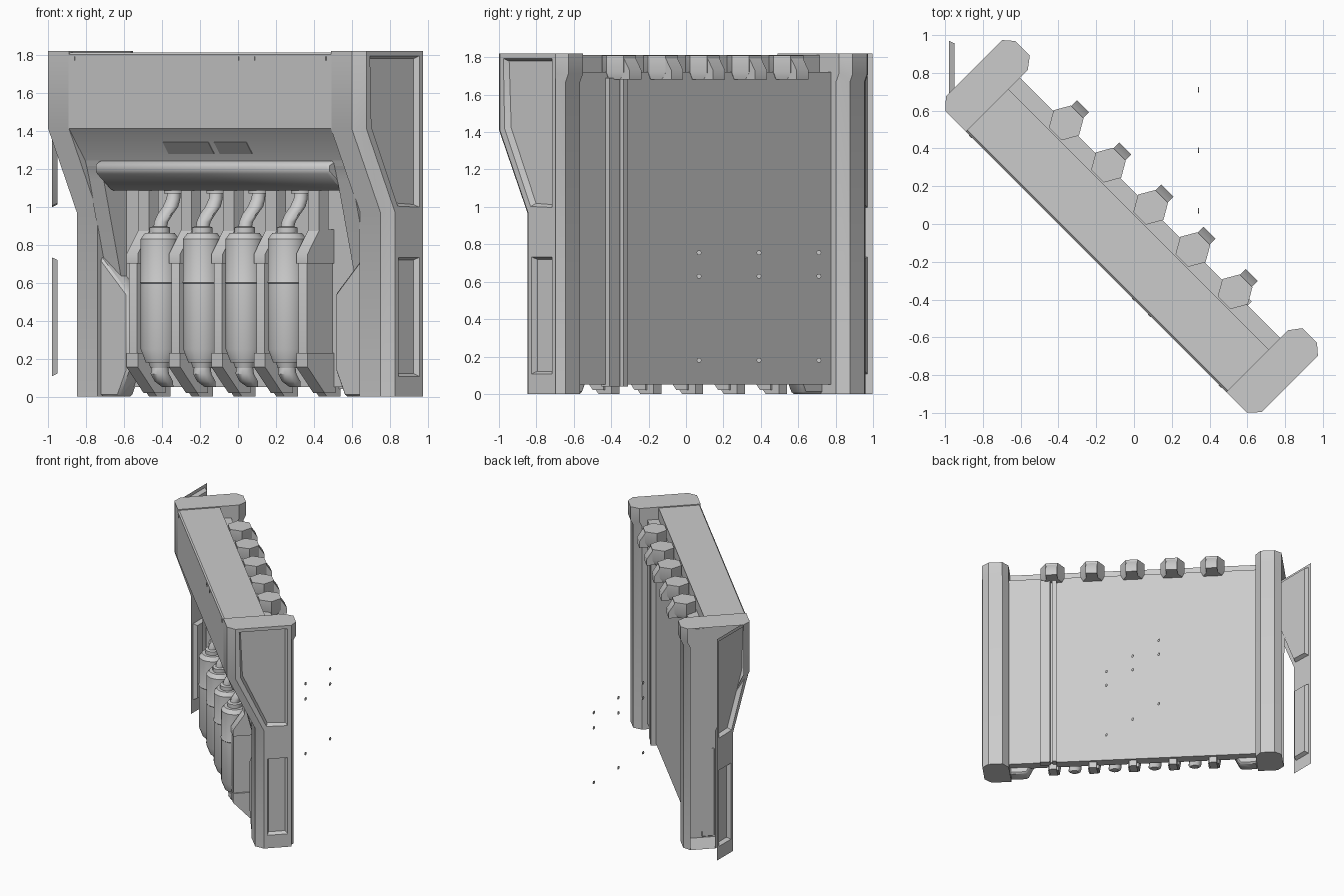
import bpy, bmesh, math
from mathutils import Matrix

if "Cube" in bpy.data.objects:
    bpy.data.objects.remove(bpy.data.objects["Cube"])

# Wall is modelled in local axes (u along wall, v towards its back, z up), then turned 45 degrees
TURN = Matrix.Rotation(math.radians(-45), 4, 'Z')


def material(name, c):
    m = bpy.data.materials.new(name)
    m.diffuse_color = (c, c, c, 1)
    m.use_nodes = True
    m.node_tree.nodes["Principled BSDF"].inputs["Base Color"].default_value = m.diffuse_color
    return m


GREY = material("plain_grey", 0.6)
DARK = material("dark_grey", 0.42)


def finish(name, bm, mat=GREY, turn=True, fix=True, bevel=0):
    if fix:
        bmesh.ops.recalc_face_normals(bm, faces=bm.faces[:])
    if bevel:
        bmesh.ops.bevel(bm, geom=bm.edges[:], offset=bevel, segments=1,
                        affect='EDGES', clamp_overlap=True)
    me = bpy.data.meshes.new(name)
    bm.to_mesh(me)
    bm.free()
    if turn:
        me.transform(TURN)
    me.materials.append(mat)
    ob = bpy.data.objects.new(name, me)
    bpy.context.collection.objects.link(ob)
    return ob


def loft(bm, loops, cap0=True, cap1=True):
    """Skin a list of closed loops that have the same point count."""
    rings = [[bm.verts.new(p) for p in lp] for lp in loops]
    n = len(rings[0])
    for a, b in zip(rings, rings[1:]):
        for i in range(n):
            j = (i + 1) % n
            bm.faces.new((a[i], a[j], b[j], b[i]))
    if cap0:
        bm.faces.new(rings[0])
    if cap1:
        bm.faces.new(rings[-1])


def prism(bm, prof, u0, u1):
    """Extrude a (v, z) profile along u."""
    loft(bm, [[(u, v, z) for v, z in prof] for u in (u0, u1)])


def box(bm, u0, u1, v0, v1, z0, z1):
    prism(bm, [(v0, z0), (v1, z0), (v1, z1), (v0, z1)], u0, u1)


def stack(bm, rings, seg=16):
    """Horizontal rings (u, v, z, radius) skinned into a tank, pipe or post."""
    loft(bm, [[(u + r * math.cos(2 * math.pi * i / seg),
                v + r * math.sin(2 * math.pi * i / seg), z) for i in range(seg)]
              for u, v, z, r in rings])


# Main wall with overhanging upper beam
bm = bmesh.new()
prism(bm, [(-0.283, 1.8), (-0.273, 1.812), (0.035, 1.812), (0.035, 1.72), (0.12, 1.72),
           (0.12, 0.05), (0.04, 0.05), (0.04, 1.09), (-0.06, 1.09), (-0.13, 1.14),
           (-0.16, 1.24), (-0.283, 1.41)], -0.98, 0.98)
finish("main_wall", bm)

# Hood lip above the tank bay
bm = bmesh.new()
prism(bm, [(-0.15, 1.245), (-0.2, 1.225), (-0.2, 1.18), (-0.08, 1.085), (0.0, 1.085),
           (0.0, 1.245)], -0.87, 0.87)
finish("hood_lip", bm, bevel=0.012)

# Dark slots on the beam slope
bm = bmesh.new()
slot = [(-0.192, 1.278), (-0.235, 1.338), (-0.228, 1.342), (-0.185, 1.282)]
prism(bm, slot, -0.326, 0.013)
prism(bm, slot, 0.055, 0.296)
finish("beam_slots", bm, DARK)

# Small bolts along the top of the beam
bm = bmesh.new()
for u in (-0.94, 0.28, 0.4, 0.93):
    box(bm, u - 0.01, u + 0.01, -0.288, -0.28, 1.77, 1.79)
finish("beam_bolts", bm)


# End posts: the right one is closed by a side panel, the left one is open
def post_loop(u, front, back):
    vf, vl, vb = -0.283 + front, -0.07 + front, 0.24 - back
    return [(u, v, z) for v, z in [
        (vf, 1.82), (vb, 1.82), (vb, 1.71), (vb - 0.02, 1.67), (vb - 0.02, 0),
        (vl, 0), (vl, 0.97), (vf, 1.41)]]


for side, s in (("left", -1), ("right", 1)):
    bm = bmesh.new()
    loft(bm, [post_loop(s * 0.975, 0, 0.06), post_loop(s * 1.02, 0, 0),
              post_loop(s * 1.13, 0, 0), post_loop(s * 1.182, 0.057, 0.045)],
         cap1=False)
    finish(side + "_post", bm)

    # Cheek beside the tank bay, and low block at its foot
    bm = bmesh.new()
    prism(bm, [(0.05, 1.25), (-0.165, 1.25), (-0.14, 1.18), (0.02, 0.55), (0.05, 0.55)],
          s * 0.87, s * 0.98)
    finish(side + "_cheek", bm)
    bm = bmesh.new()
    block = [(0.98, 0), (0.84, 0), (0.77, 0.14), (0.77, 0.54), (0.98, 0.74)]
    loft(bm, [[(s * u, v, z) for u, z in block] for v in (-0.05, 0.06)])
    finish(side + "_foot_block", bm, bevel=0.012)


# Side panels with two sunken fields
def side_panel(name, place, flip, turn):
    vf, vl, vb = -0.226, -0.013, 0.195
    outline = [[(vf, 1.82), (vb, 1.82), (vb, 0.97), (vl, 0.97), (vf, 1.41)]]
    for top, low in ((0.97, 0.76), (0.76, 0.08), (0.08, 0)):
        outline.append([(vl, top), (vb, top), (vb, low), (vl, low)])
    bm = bmesh.new()
    faces = []
    for pts in outline:
        vs = [bm.verts.new(place(v, z)) for v, z in pts]
        faces.append(bm.faces.new(vs[::-1] if flip else vs))
    bm.normal_update()
    sunk = [faces[0], faces[2]]
    bmesh.ops.inset_individual(bm, faces=sunk, thickness=0.038, depth=0)
    bmesh.ops.inset_individual(bm, faces=sunk, thickness=0.02, depth=-0.03)
    bmesh.ops.remove_doubles(bm, verts=bm.verts[:], dist=0.0005)
    finish(name, bm, turn=turn, fix=False)


side_panel("right_side_panel", lambda v, z: (1.182, v, z), True, True)
side_panel("loose_side_panel", lambda v, z: (-0.98, v + 0.802, z), False, False)

# Tanks with neck, drain and bent feed pipe
for k in range(4):
    u, v = -0.474 + 0.316 * k, -0.108
    bm = bmesh.new()
    stack(bm, [(u, v, z, r) for z, r in [
        (0.15, 0.05), (0.18, 0.06), (0.18, 0.075), (0.25, 0.102), (0.595, 0.102),
        (0.6, 0.106), (0.61, 0.102), (0.83, 0.102), (0.86, 0.08), (0.86, 0.055),
        (0.89, 0.055), (0.895, 0.04)]], 20)
    finish("tank", bm)
    bm = bmesh.new()
    stack(bm, [(u, v, 0.88, 0.036), (u, v + 0.01, 0.92, 0.038), (u, v + 0.04, 0.96, 0.042),
               (u, v + 0.08, 1.0, 0.042), (u, v + 0.1, 1.04, 0.038),
               (u, v + 0.105, 1.07, 0.036), (u, v + 0.105, 1.07, 0.055),
               (u, v + 0.105, 1.1, 0.055)], 12)
    stack(bm, [(u, v + 0.06, 0.05, 0.03), (u, v + 0.03, 0.08, 0.05),
               (u, v, 0.12, 0.05), (u, v, 0.16, 0.045)], 12)
    finish("tank_pipes", bm)

# Upright frames between tanks, with thicker collars, feet and bars up to the hood
for k in range(5):
    u = -0.632 + 0.316 * k
    bm = bmesh.new()
    prism(bm, [(0.05, 0.87), (-0.06, 0.87), (-0.15, 0.74), (-0.15, 0.16), (0.0, 0.0),
               (0.1, 0.0), (0.1, 0.06), (0.05, 0.07)], u - 0.03, u + 0.03)
    prism(bm, [(0.05, 0.88), (-0.065, 0.88), (-0.156, 0.75), (-0.156, 0.7), (0.05, 0.7)],
          u - 0.042, u + 0.042)
    prism(bm, [(0.05, 0.23), (-0.156, 0.23), (-0.156, 0.155), (-0.03, 0.02), (0.05, 0.02)],
          u - 0.042, u + 0.042)
    box(bm, u - 0.04, u + 0.04, -0.07, 0.0, 0.86, 1.1)
    finish("tank_frame", bm)

    # Six-sided stub and sloped bracket on the back of the beam
    bm = bmesh.new()
    stack(bm, [(u, 0.125, 1.68, 0.075), (u, 0.125, 1.72, 0.095), (u, 0.125, 1.81, 0.095)], 6)
    prism(bm, [(0.12, 1.805), (0.2, 1.805), (0.25, 1.73), (0.25, 1.68), (0.12, 1.68)],
          u - 0.045, u + 0.045)
    finish("back_stub", bm)

# Twin uprights on the back
bm = bmesh.new()
box(bm, 0.65, 0.73, 0.09, 0.15, 0.04, 1.69)
box(bm, 0.6, 0.632, 0.09, 0.16, 0.04, 1.69)
finish("back_uprights", bm)

# Loose bolt heads behind the wall
bm = bmesh.new()
for y in (0.07, 0.39, 0.71):
    for z in (0.755, 0.63, 0.18):
        loft(bm, [[(x, y + 0.014 * math.cos(math.pi * i / 3),
                    z + 0.014 * math.sin(math.pi * i / 3)) for i in range(6)]
                  for x in (0.34, 0.343)])
finish("loose_bolts", bm, turn=False)

# Smooth shading that keeps sharp edges
for ob in bpy.context.collection.objects:
    ob.select_set(True)
    bpy.context.view_layer.objects.active = ob
bpy.ops.object.shade_smooth_by_angle(angle=math.radians(35))
